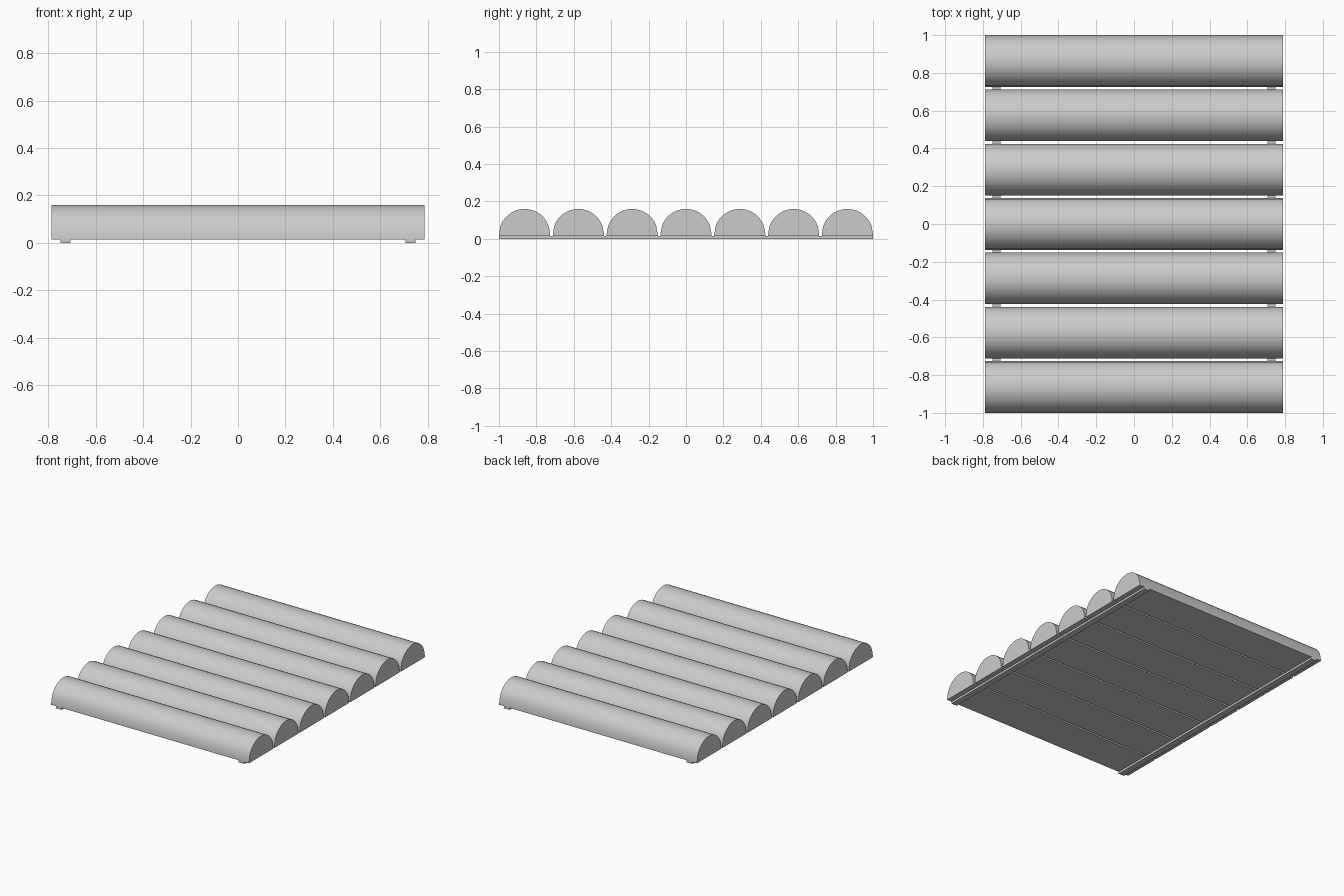
import bpy, bmesh, math

if "Cube" in bpy.data.objects:
    bpy.data.objects.remove(bpy.data.objects["Cube"])

HALF_LEN = 0.788
PITCH = 0.2877
R = 0.137
CZ, BASE = 0.023, 0.015


def make_object(name, bm):
    bmesh.ops.recalc_face_normals(bm, faces=bm.faces)
    mesh = bpy.data.meshes.new(name)
    bm.to_mesh(mesh)
    bm.free()
    ob = bpy.data.objects.new(name, mesh)
    bpy.context.collection.objects.link(ob)
    return ob


def extrude_x(name, profile, x0, x1):
    bm = bmesh.new()
    face = bm.faces.new([bm.verts.new((x0, y, z)) for y, z in profile])
    new = bmesh.ops.extrude_face_region(bm, geom=[face])["geom"]
    verts = [g for g in new if isinstance(g, bmesh.types.BMVert)]
    bmesh.ops.translate(bm, verts=verts, vec=(x1 - x0, 0, 0))
    return make_object(name, bm)


# Half-round slats: flat underside, short steep sides, rounded top
angles = [0] + list(range(20, 161, 10)) + [180]
arc = [(R * math.cos(math.radians(a)), CZ + R * math.sin(math.radians(a))) for a in angles]
for i in range(7):
    yc = (i - 3) * PITCH
    profile = [(-R, BASE), (R, BASE)] + arc
    slat = extrude_x(f"slat_{i + 1}", [(y + yc, z) for y, z in profile], -HALF_LEN, HALF_LEN)
    bpy.ops.object.select_all(action='DESELECT')
    slat.select_set(True)
    bpy.context.view_layer.objects.active = slat
    bpy.ops.object.shade_smooth_by_angle(angle=math.radians(30))

# Two thin straps joining the slats underneath
for side, x in (("left", -0.728), ("right", 0.728)):
    extrude_x(f"strap_{side}", [(-1, 0), (1, 0), (1, BASE), (-1, BASE)], x - 0.022, x + 0.022)
